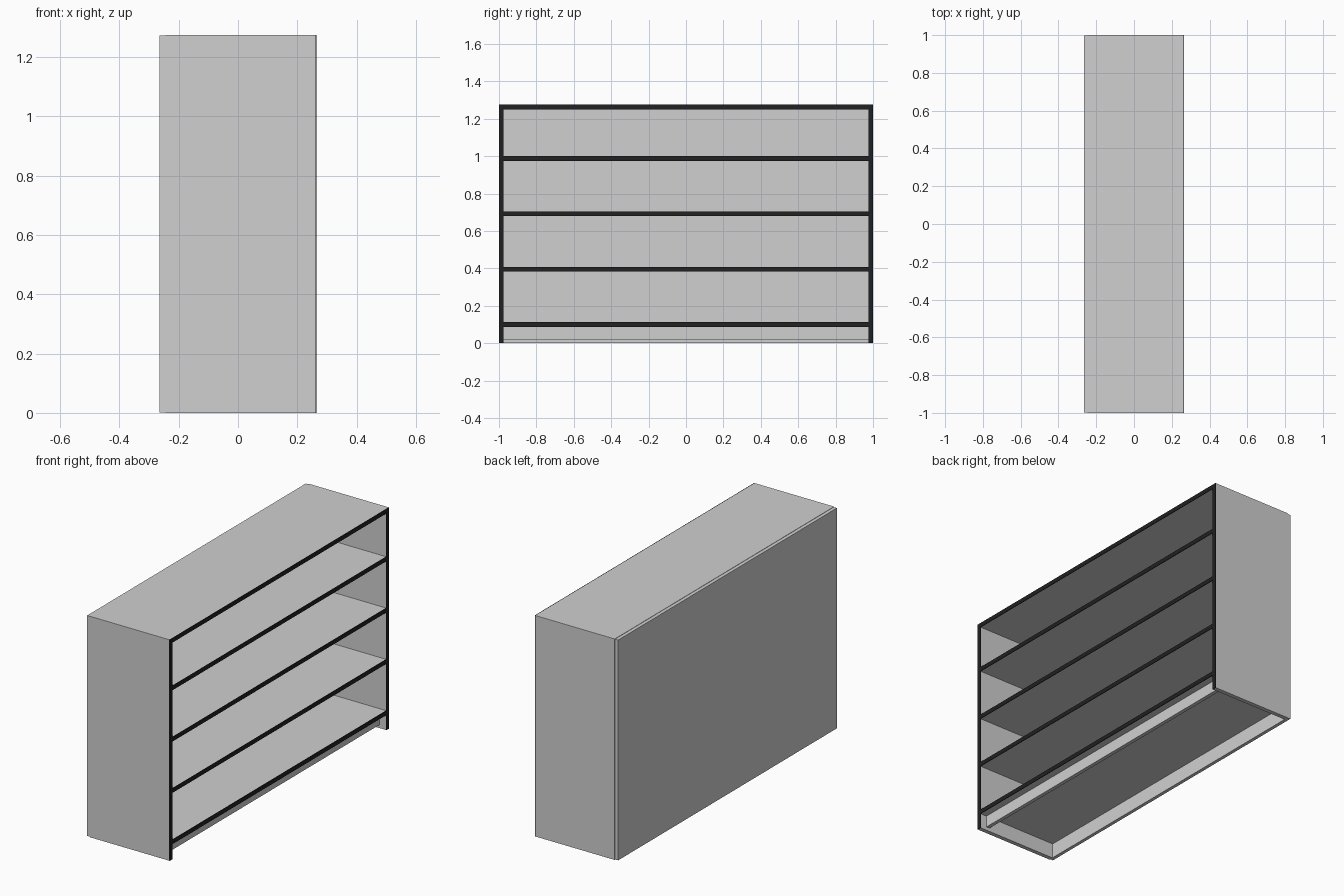
import bpy

cube = bpy.data.objects.get("Cube")
if cube:
    bpy.data.objects.remove(cube, do_unlink=True)


def material(name, rgb):
    mat = bpy.data.materials.new(name)
    mat.use_nodes = True
    colour = (*rgb, 1)
    mat.diffuse_color = colour
    mat.node_tree.nodes["Principled BSDF"].inputs["Base Color"].default_value = colour
    return mat


grey = material("light grey board", (0.63, 0.63, 0.63))
black = material("black edging", (0.015, 0.015, 0.015))


def board(name, x, y, z, mat=grey):
    """Box spanning the given (low, high) ranges."""
    spans = (x, y, z)
    bpy.ops.mesh.primitive_cube_add(size=1, location=[(a + b) / 2 for a, b in spans])
    ob = bpy.context.object
    ob.name = name
    ob.scale = [b - a for a, b in spans]
    bpy.ops.object.transform_apply(location=False, rotation=False, scale=True)
    ob.data.materials.append(mat)
    return ob


HEIGHT, HALF, THICK = 1.275, 1.0, 0.025
BACK, FRONT, EDGE = -0.265, 0.265, 0.004
BODY = BACK + 0.02
INNER = HALF - THICK


def edged_board(name, y, z):
    """Carcass board with a thin dark strip on its open-front edge."""
    board(name, (BODY, FRONT - EDGE), y, z)
    board(name + "_edging", (FRONT - EDGE, FRONT), y, z, black)


# Side panels
edged_board("right_side", (-HALF, -INNER), (0, HEIGHT))
edged_board("left_side", (INNER, HALF), (0, HEIGHT))

# Top and shelves
edged_board("top_panel", (-INNER, INNER), (HEIGHT - THICK, HEIGHT))
for i in range(4):
    z = 0.087 + i * 0.296
    edged_board(f"shelf_{i + 1}", (-INNER, INNER), (z, z + THICK))

# Back panel, a hair smaller than the carcass
board("back_panel", (BACK, BODY), (-HALF + 0.003, HALF - 0.003), (0.002, HEIGHT - 0.002))

# Recessed plinth board under the lowest shelf
board("plinth", (0.2, 0.222), (-INNER, INNER), (0.02, 0.087))
